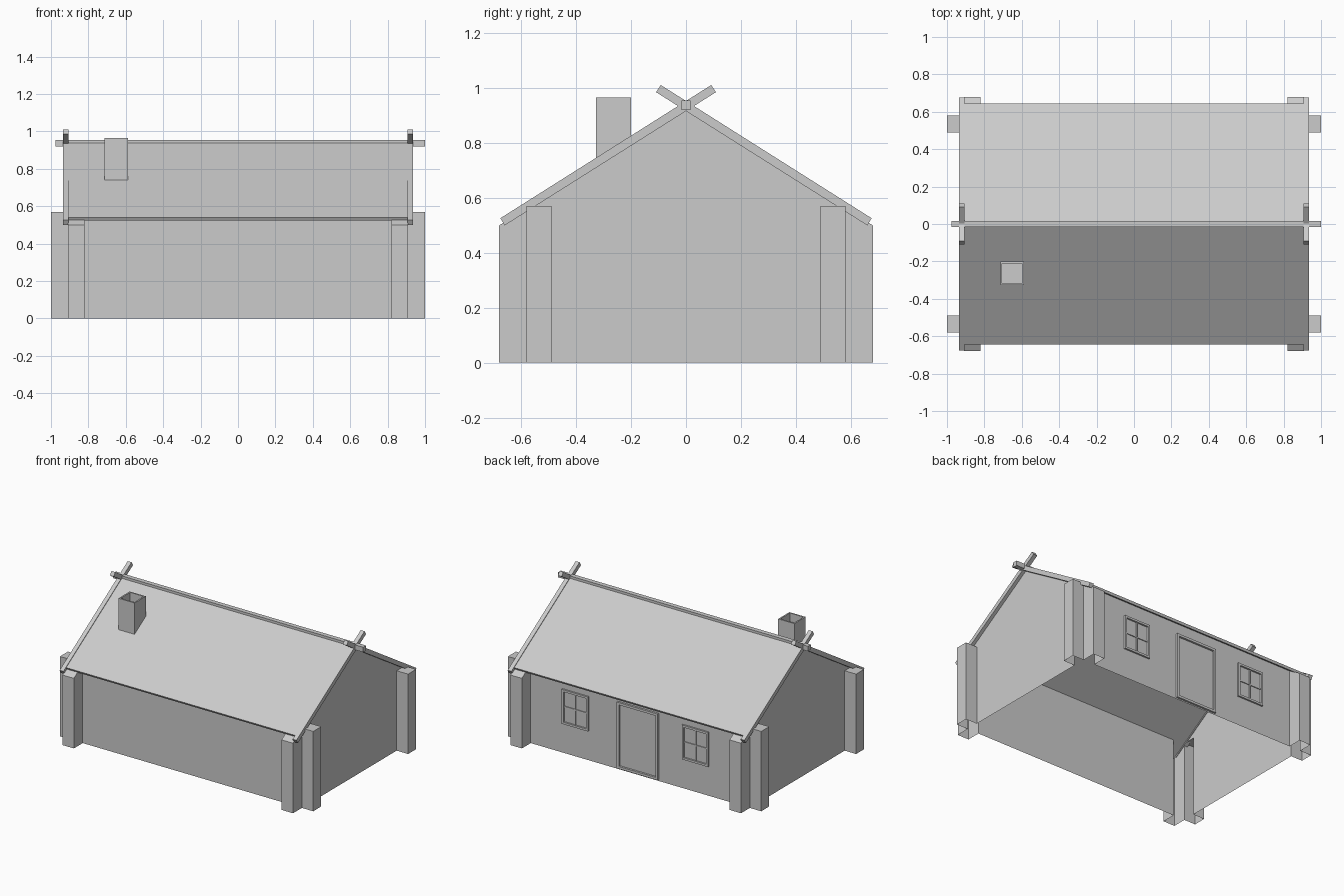
import bpy, bmesh

if "Cube" in bpy.data.objects:
    bpy.data.objects.remove(bpy.data.objects["Cube"])

S = 0.632            # roof slope
APEX = 0.93          # apex of the wall shell


def wall_z(y):
    return round(APEX - S * abs(y), 3)


def make(name, verts_faces, mirror=(False, False)):
    """Object from a list of faces given as coordinates, optionally mirrored in x / y."""
    bm = bmesh.new()
    for f in verts_faces:
        bm.faces.new([bm.verts.new(p) for p in f])
    bmesh.ops.remove_doubles(bm, verts=bm.verts, dist=1e-4)
    bmesh.ops.recalc_face_normals(bm, faces=bm.faces)
    me = bpy.data.meshes.new(name)
    bm.to_mesh(me)
    bm.free()
    ob = bpy.data.objects.new(name, me)
    bpy.context.collection.objects.link(ob)
    if any(mirror):
        m = ob.modifiers.new("mirror", "MIRROR")
        m.use_axis = (mirror[0], mirror[1], False)
        m.use_clip = True
    return ob


def prism(profile, x0, x1):
    """Faces of a (y, z) profile extruded along x."""
    a = [(x0, y, z) for y, z in profile]
    b = [(x1, y, z) for y, z in profile]
    n = len(a)
    return [a[::-1], b] + [[a[i], a[(i + 1) % n], b[(i + 1) % n], b[i]] for i in range(n)]


def box(x0, x1, y0, y1, z0, z1):
    return prism([(y0, z0), (y1, z0), (y1, z1), (y0, z1)], x0, x1)


# Wall shell with corner posts: one quarter, open below, mirrored twice
WX, WY, PX, PY = 0.91, 0.58, 0.82, 0.49
OX, OY, SIDE = 1.0, 0.68, 0.57
ze, zo = wall_z(WY), wall_z(OY)
path = [  # pairs of (x, y, top)
    ((0, WY, ze), (PX, WY, ze)),
    ((PX, WY, ze), (PX, OY, zo)),
    ((PX, OY, zo), (WX, OY, zo)),
    ((WX, OY, zo), (WX, WY, ze)),
    ((WX, WY, SIDE), (OX, WY, SIDE)),
    ((OX, WY, SIDE), (OX, PY, SIDE)),
    ((OX, PY, SIDE), (WX, PY, SIDE)),
]
faces = [[(a[0], a[1], 0), (b[0], b[1], 0), b, a] for a, b in path]
faces.append([(PX, WY, ze), (PX, OY, zo), (WX, OY, zo), (WX, WY, ze)])
faces.append([(WX, WY, SIDE), (OX, WY, SIDE), (OX, PY, SIDE), (WX, PY, SIDE)])
faces.append([(WX, 0, 0), (WX, PY, 0), (WX, PY, SIDE), (WX, 0, SIDE)])
faces.append([(WX, 0, SIDE), (WX, PY, SIDE), (WX, WY, ze), (WX, 0, APEX)])
make("walls", faces, (True, True))

# Roof slabs
top, t = 0.948, 0.018
ey, ez = 0.645, 0.948 - S * 0.645
make("roof", prism([(0, top), (ey, ez), (ey - 0.009, ez - 0.0155), (0, top - t * 1.183)],
                   -0.905, 0.905), (False, True))

# Crossed gable boards, running past the ridge
make("gable_boards", prism([(0.676, 0.526), (-0.092, 1.011), (-0.109, 0.985), (0.660, 0.500)],
                           0.905, 0.935), (True, False))
make("gable_boards_opposite", prism([(-0.676, 0.526), (0.092, 1.011), (0.109, 0.985), (-0.660, 0.500)],
                                    0.905, 0.935), (True, False))

# Ridge pole
make("ridge_pole", box(-0.975, 1.0, -0.0165, 0.0165, 0.92, 0.955))

# Chimney with a sunken flue
chimney = make("chimney", box(-0.715, -0.588, -0.327, -0.2, 0.735, 0.965))
bm = bmesh.new()
bm.from_mesh(chimney.data)
bm.normal_update()
lid = max(bm.faces, key=lambda f: f.calc_center_median().z)
bmesh.ops.inset_region(bm, faces=[lid], thickness=0.014)
low = bmesh.ops.extrude_face_region(bm, geom=[lid])["geom"]
bmesh.ops.translate(bm, vec=(0, 0, -0.06), verts=[v for v in low if isinstance(v, bmesh.types.BMVert)])
if lid.is_valid:
    bmesh.ops.delete(bm, geom=[lid], context="FACES_ONLY")
bm.to_mesh(chimney.data)
bm.free()


def frame(x0, x1, z0, z1, w, depth):
    """Four bars on the back wall."""
    y0, y1 = WY - 0.003, WY + depth
    return (box(x0, x0 + w, y0, y1, z0, z1), box(x1 - w, x1, y0, y1, z0, z1),
            box(x0 + w, x1 - w, y0, y1, z0, z0 + w), box(x0 + w, x1 - w, y0, y1, z1 - w, z1))


def bars(name, parts):
    for i, p in enumerate(parts):
        make(f"{name}_{i + 1}", p)


# Door and two four-pane windows on the back wall
bars("door_frame", frame(-0.192, 0.132, 0.01, 0.483, 0.017, 0.014))
for side, cx in (("left", 0.465), ("right", -0.485)):
    x0, x1, z0, z1 = cx - 0.104, cx + 0.104, 0.21, 0.456
    zc = (z0 + z1) / 2
    bars(f"window_frame_{side}", frame(x0, x1, z0, z1, 0.015, 0.012))
    make(f"window_mullion_{side}", box(cx - 0.004, cx + 0.004, WY - 0.003, WY + 0.007, z0 + 0.015, z1 - 0.015))
    make(f"window_crossbar_{side}", box(x0 + 0.015, x1 - 0.015, WY - 0.003, WY + 0.006, zc - 0.004, zc + 0.004))
